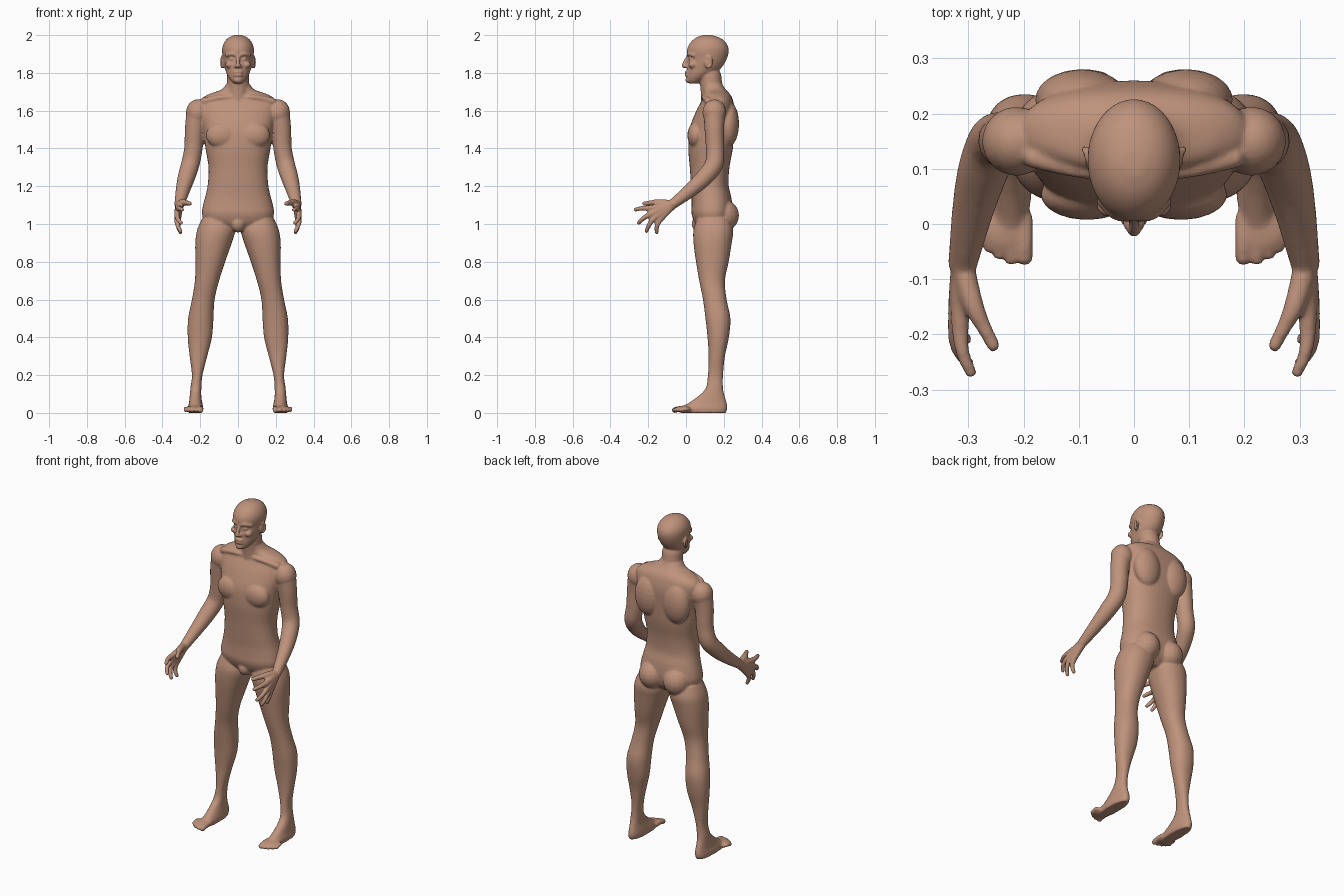
import bpy
import bmesh
import math
from mathutils import Vector, Quaternion

CM = 0.01  # part measurements below are in hundredths of a unit
SIDES = (-1, 1)

default_cube = bpy.data.objects.get("Cube")
if default_cube:
    bpy.data.objects.remove(default_cube, do_unlink=True)

body_mesh = bmesh.new()


def interpolate(rows, steps=4):
    """Run a smooth spline through rows of numbers."""
    result = []
    last = len(rows) - 1
    for i in range(last):
        before, start, end, after = (rows[max(i - 1, 0)], rows[i],
                                     rows[i + 1], rows[min(i + 2, last)])
        for step in range(steps):
            t = step / steps
            result.append([
                b + t * (c - a) / 2 + t * t * (a - 2.5 * b + 2 * c - d / 2)
                + t ** 3 * (1.5 * (b - c) + (d - a) / 2)
                for a, b, c, d in zip(before, start, end, after)])
    result.append(list(rows[-1]))
    return result


def skin(rings):
    """Bridge rings of points into a closed tube."""
    loops = [[body_mesh.verts.new(p * CM) for p in ring] for ring in rings]
    count = len(loops[0])
    for low, high in zip(loops, loops[1:]):
        for i in range(count):
            j = (i + 1) % count
            body_mesh.faces.new((low[i], low[j], high[j], high[i]))
    body_mesh.faces.new(loops[0][::-1])
    body_mesh.faces.new(loops[-1])


def loft(sections, side=1, power=2.0, count=40):
    """Stack level ovals given as height, x range, y range."""
    rings = []
    for z, x0, x1, y0, y1 in interpolate(sections):
        ring = []
        for i in range(count):
            angle = math.tau * i / count
            c, s = math.cos(angle), math.sin(angle)
            u = math.copysign(abs(c) ** (2 / power), c)
            v = math.copysign(abs(s) ** (2 / power), s)
            ring.append(Vector((side * ((x0 + x1) + (x1 - x0) * u) / 2,
                                ((y0 + y1) + (y1 - y0) * v) / 2, z)))
        rings.append(ring)
    skin(rings)


def blob(centre, radii, side=1):
    """Ellipsoid muscle or feature."""
    made = bmesh.ops.create_uvsphere(body_mesh, u_segments=18,
                                     v_segments=12, radius=1)
    for vert in made["verts"]:
        vert.co = Vector([(m + r * p) * CM for m, r, p
                          in zip(centre, radii, vert.co)])
        vert.co.x *= side


def limb(points, side=1, count=16):
    """Round tube with rounded ends through points x, y, z, radius."""
    rows = interpolate(points)
    centres = [Vector((side * r[0], r[1], r[2])) for r in rows]
    turn, heading = Quaternion(), Vector((0, 0, 1))
    rings = []
    for i, row in enumerate(rows):
        tangent = (centres[min(i + 1, len(rows) - 1)]
                   - centres[max(i - 1, 0)]).normalized()
        turn = heading.rotation_difference(tangent) @ turn
        heading = tangent
        rings.append([centres[i] + turn @ Vector(
            (row[3] * math.cos(math.tau * k / count),
             row[3] * math.sin(math.tau * k / count), 0))
            for k in range(count)])
    skin(rings)
    for end in (points[0], points[-1]):
        blob(end[:3], [end[3]] * 3, side)


def symmetric(rows):
    """Turn height, half width, front, back into loft sections."""
    return [(z, -half, half, front, back) for z, half, front, back in rows]


# Torso from crotch to base of neck
loft(symmetric([
    (96, 5, 9, 19), (100, 16, 5, 23), (105, 19, 3, 24.5), (110, 18.5, 3, 24.5),
    (115, 17.2, 3, 23.8), (121, 16, 2.6, 22.5), (130, 15.6, 2, 23),
    (140, 17.2, 1.2, 24.8), (150, 18.5, 1.8, 25.5), (159, 20.5, 5, 26),
    (165, 20.5, 8, 25), (168.5, 16, 9.2, 23.5), (171, 9, 9, 21.2),
    (174, 6.2, 8.5, 19.2)]), power=2.3)

# Neck, skull and face mass
limb([(0, 14.5, 164, 6.5), (0, 13.7, 171, 6), (0, 12.8, 178, 5.9)])
loft(symmetric([
    (174.3, 2.2, 2, 6), (176, 3.9, 0.5, 9), (179, 5.8, 0.5, 13.5),
    (182, 6.8, 0.7, 18), (185, 7.5, 0.9, 20.4), (188, 8, 1.3, 21.8),
    (191, 8.4, 0.5, 22.6), (194, 8.2, 1.1, 22.3), (196.8, 6.9, 3, 20.5),
    (198.8, 4.8, 5.6, 17.5), (200, 2, 9, 13.5)]))

# Nose, lips and chin
limb([(0, 1, 188.5, 0.9), (0, -0.4, 186, 1.05), (0, -1, 183.8, 1.35)])
for height in (180.5, 178.7):
    blob((0, 0.4, height), (2.6, 1.1, 0.75))
blob((0, 1.3, 176.2), (2.4, 1.7, 1.7))

# Groin
blob((0, 7.5, 100), (4, 4.5, 4.5))

for side in SIDES:
    # Brow, eyelid, cheekbone and nostril
    limb([(1.2, 1.2, 189.5, 0.9), (3.6, 1.6, 190, 0.9),
          (6, 4, 189.3, 0.9)], side)
    blob((3.2, 2.5, 187.3), (1.6, 1.2, 0.9), side)
    blob((4.6, 3.4, 184.3), (2.2, 2.2, 1.8), side)
    blob((1.3, 0.1, 183.5), (0.9, 1.1, 0.9), side)

    # Ear with raised rim
    blob((8, 11.4, 185.3), (0.9, 1.7, 2.8), side)
    limb([(8.4 + 0.6 * math.sin(a), 11.8 + 1.9 * math.sin(a),
           185.6 + 2.9 * math.cos(a), 0.6)
          for a in [k * math.pi / 5 - 0.5 for k in range(7)]], side)

    # Chest, shoulder blade, collar and buttock muscles
    blob((8.5, 5.3, 147), (8.5, 4.6, 7), side)
    blob((9.5, 22.5, 153), (8.5, 5.6, 12), side)
    limb([(2, 9.8, 167, 1.3), (9, 9.5, 167, 1.3), (18, 12, 165, 2)], side)
    blob((8.2, 19.5, 104.5), (8, 8.6, 8.5), side)

    # Leg running down into the foot
    loft([(103, 4, 19, 6, 23), (97, 1.5, 21.6, 4, 25), (90, 3.3, 22.6, 4, 24.2),
          (80, 6.8, 22.6, 5.3, 22.6), (70, 10, 22.8, 7, 20.6),
          (60, 12.4, 24.4, 9, 21.5), (50, 13, 26.4, 10.3, 23.5),
          (40, 13.8, 26.6, 11.4, 22.7), (30, 16.3, 25.6, 12, 20.6),
          (20, 18.8, 24.4, 11.6, 19.6), (13, 19.4, 25.2, 10.4, 19.6),
          (8.5, 19.4, 25.6, 6, 20.6), (5, 18.8, 26, 1, 21.6),
          (2.5, 18.4, 26.6, -3, 21.9), (0, 18.8, 26.4, -2, 21.2)],
         side, power=2.2)

    # Ball of the foot and toes
    blob((23.2, -0.5, 1.9), (5, 5.2, 2), side)
    for x, tip, radius in ((19.8, -6, 1.55), (22.3, -6.3, 1.2),
                           (24.4, -5.5, 1.15), (26.2, -4.2, 1.1),
                           (27.7, -2.8, 1.1)):
        limb([(x, 1, 2.2, radius), (x, tip + 3, 2.2, radius),
              (x, tip, 1.5, radius)], side)

    # Shoulder, upper arm and forearm
    blob((21.3, 15, 159), (6.3, 6.3, 7), side)
    limb([(21.8, 15, 158, 5.7), (23, 15, 150, 5.2), (23.6, 15.4, 140, 4.9),
          (25.3, 14.8, 131.5, 4.9), (27.4, 9.5, 124.5, 4.6),
          (29.2, 2.5, 118, 3.8), (31, -7, 110.5, 2.7)], side)

    # Fingers, each running from wrist through knuckle to tip
    for knuckle, joint, tip in (
            ((31.5, -18.5, 108.5), (31, -23.5, 108.3), (29.6, -26.8, 107.6)),
            ((32.2, -18, 105.6), (32, -22.5, 103), (30.2, -25, 100.6)),
            ((32.2, -16.5, 103.4), (32, -19.5, 99.5), (30.4, -20.9, 96.2)),
            ((31.8, -14, 102), (31.6, -15.4, 98.5), (30.4, -15.5, 95.6))):
        limb([(31, -7, 110, 2.2), (*knuckle, 1.6), (*joint, 1.25),
              (*tip, 1.1)], side)

    # Thumb
    limb([(31, -8, 110.5, 2.2), (29.2, -14.5, 111.3, 1.9),
          (27.3, -18.5, 111.2, 1.4), (25.5, -22, 110.8, 1.2)], side)

# Skin material
skin_tone = bpy.data.materials.new("warm_skin")
skin_tone.use_nodes = True
colour = (0.52, 0.29, 0.2, 1)
skin_tone.diffuse_color = colour
skin_tone.node_tree.nodes["Principled BSDF"].inputs["Base Color"].default_value = colour

# Fuse every part into one smooth body
bmesh.ops.recalc_face_normals(body_mesh, faces=body_mesh.faces[:])
mesh = bpy.data.meshes.new("body")
body_mesh.to_mesh(mesh)
body_mesh.free()
mesh.materials.append(skin_tone)
body = bpy.data.objects.new("body", mesh)
bpy.context.collection.objects.link(body)
fuse = body.modifiers.new("fuse_parts", "REMESH")
fuse.mode = "VOXEL"
fuse.voxel_size = 0.0055
fuse.use_smooth_shade = True
soften = body.modifiers.new("soften_joints", "SMOOTH")
soften.factor = 0.5
soften.iterations = 6
lighten = body.modifiers.new("lighten_mesh", "DECIMATE")
lighten.ratio = 0.5
